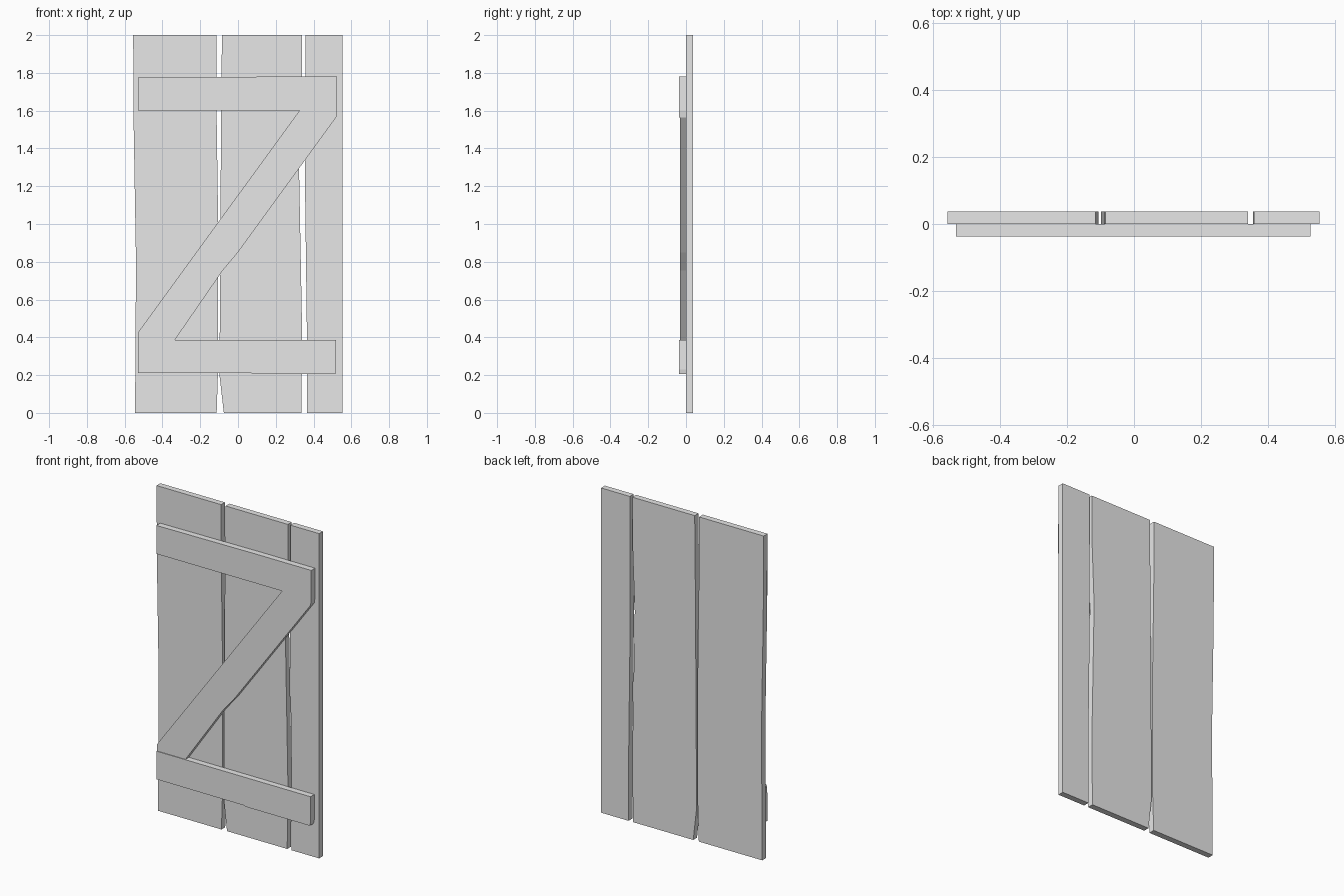
import bpy, bmesh

cube = bpy.data.objects.get("Cube")
if cube:
    bpy.data.objects.remove(cube, do_unlink=True)

grey = bpy.data.materials.new("plain_grey")
grey.use_nodes = True
grey.diffuse_color = (0.8, 0.8, 0.8, 1)
grey.node_tree.nodes["Principled BSDF"].inputs["Base Color"].default_value = (0.8, 0.8, 0.8, 1)


def board(name, outline, y_front, y_back):
    """Extrude a front outline (x, z) from y_front to y_back."""
    bm = bmesh.new()
    face = bm.faces.new([bm.verts.new((x, y_front, z)) for x, z in outline])
    back = bmesh.ops.extrude_face_region(bm, geom=[face])
    for v in back["geom"]:
        if isinstance(v, bmesh.types.BMVert):
            v.co.y = y_back
    bmesh.ops.recalc_face_normals(bm, faces=bm.faces)
    mesh = bpy.data.meshes.new(name)
    bm.to_mesh(mesh)
    bm.free()
    mesh.materials.append(grey)
    obj = bpy.data.objects.new(name, mesh)
    bpy.context.collection.objects.link(obj)


THICK = 0.037

# Upright planks: uneven left edge going down, right edge going up
planks = {
    "right_plank": ([(-.555, 2), (-.552, 1.5), (-.54, .8), (-.545, 0)],
                    [(-.113, 0), (-.105, .25), (-.105, 1), (-.115, 1.7), (-.115, 2)]),
    "middle_plank": ([(-.085, 2), (-.09, 1.5), (-.098, .2), (-.075, 0)],
                     [(.335, 0), (.34, .4), (.323, 1.3), (.34, 1.75), (.34, 2)]),
    "left_plank": ([(.357, 2), (.355, 1.2), (.365, .4), (.365, 0)],
                   [(.553, 0), (.553, 2)]),
}
for name, (left, right) in planks.items():
    board(name, left + right, 0, THICK)

# Cross rails
board("top_rail", [(-.53, 1.775), (-.53, 1.6), (.325, 1.6), (.52, 1.565),
                   (.525, 1.6), (.525, 1.78), (.16, 1.78)], -THICK, 0)
board("bottom_rail", [(-.53, .385), (-.53, .212), (.07, .21), (.08, .205),
                      (.515, .205), (.52, .23), (.52, .385)], -THICK, 0)

# Diagonal brace, set slightly behind the rails
board("diagonal_brace", [(-.53, .385), (-.335, .385), (-.08, .755), (0, .85),
                         (.52, 1.565), (.325, 1.6), (-.53, .425)], -0.033, 0)
